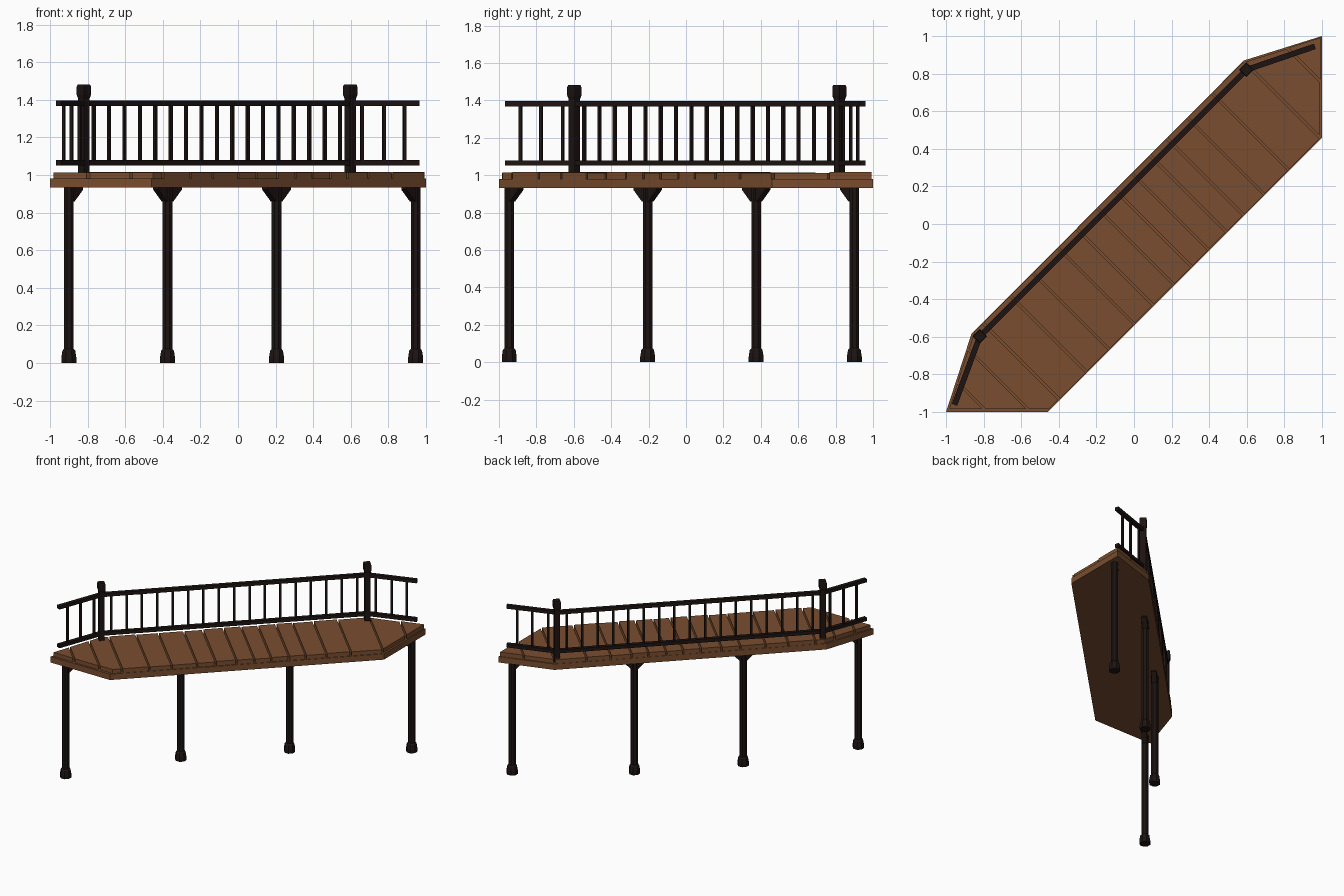
import bpy, bmesh, random
from math import pi, cos, sin, atan2, sqrt
from mathutils import Vector, Matrix

if "Cube" in bpy.data.objects:
    bpy.data.objects.remove(bpy.data.objects["Cube"])

random.seed(4)

def material(name, rgb):
    m = bpy.data.materials.new(name)
    m.diffuse_color = (*rgb, 1)
    m.use_nodes = True
    m.node_tree.nodes["Principled BSDF"].inputs["Base Color"].default_value = m.diffuse_color
    return m

WOOD = material("brown_wood", (0.19, 0.075, 0.028))
DARK = material("dark_wood", (0.012, 0.007, 0.006))

def finish(bm, name, mat):
    bmesh.ops.recalc_face_normals(bm, faces=bm.faces[:])
    me = bpy.data.meshes.new(name)
    bm.to_mesh(me)
    bm.free()
    me.materials.append(mat)
    ob = bpy.data.objects.new(name, me)
    bpy.context.collection.objects.link(ob)
    return ob

def prism(bm, pts, offset):
    """Closed prism from a 3D outline pushed along an offset."""
    f = bm.faces.new([bm.verts.new(p) for p in pts])
    r = bmesh.ops.extrude_face_region(bm, geom=[f], use_keep_orig=True)
    bmesh.ops.translate(bm, vec=offset, verts=[g for g in r["geom"] if isinstance(g, bmesh.types.BMVert)])

def loft(bm, x, y, profile, sides, turn):
    """Stack of polygon rings from (radius, z) pairs."""
    rings = [[bm.verts.new((x + r * cos(turn + 2 * pi * i / sides),
                            y + r * sin(turn + 2 * pi * i / sides), z))
              for i in range(sides)] for r, z in profile]
    for a, b in zip(rings, rings[1:]):
        for i in range(sides):
            j = (i + 1) % sides
            bm.faces.new((a[i], a[j], b[j], b[i]))
    bm.faces.new(rings[0][::-1])
    bm.faces.new(rings[-1])

def bar(bm, a, b, z, width, height):
    """Horizontal box running from a to b."""
    a, b = Vector(a), Vector(b)
    d = b - a
    mid = (a + b) / 2
    bmesh.ops.create_cube(bm, size=1, matrix=Matrix.Translation((mid.x, mid.y, z))
                          @ Matrix.Rotation(atan2(d.y, d.x), 4, 'Z')
                          @ Matrix.Diagonal((d.length, width, height, 1)))

# Deck slab
outline = [(-1, -1), (-0.46, -1), (1, 0.46), (1, 1), (0.585, 0.87), (-0.865, -0.585)]
bm = bmesh.new()
prism(bm, [(x, y, 0.932) for x, y in outline], (0, 0, 0.048))
finish(bm, "deck_slab", WOOD)

# Planks: the inset outline cut across the diagonal at uneven seams
seams = [-2.1, -1.78, -1.55, -1.33, -1.04, -0.80, -0.53, -0.33, -0.11, 0.08,
         0.26, 0.45, 0.63, 0.85, 1.11, 1.45, 1.75, 2.1]
n = Vector((1, 1, 0)).normalized()
gap = 0.006
for lo, hi in zip(seams, seams[1:]):
    bm = bmesh.new()
    k = random.uniform(0.98, 0.992)
    prism(bm, [(x * k, y * k, 0.978) for x, y in outline], (0, 0, 0.034 + random.uniform(0, 0.005)))
    for s, sign in ((lo, -1), (hi, 1)):
        bmesh.ops.bisect_plane(bm, geom=bm.verts[:] + bm.edges[:] + bm.faces[:],
                               plane_co=n * (s / sqrt(2) - sign * gap),
                               plane_no=n * sign, clear_outer=True)
        bmesh.ops.holes_fill(bm, edges=[e for e in bm.edges if e.is_boundary])
    finish(bm, "deck_plank", WOOD)

# Legs with flared feet and diagonal brackets (inward only at the ends)
legs = [(-0.90, -0.945, (1,)), (-0.375, -0.205, (1, -1)),
        (0.205, 0.375, (1, -1)), (0.945, 0.90, (-1,))]
side = Vector((-n.y, n.x, 0))
for x, y, dirs in legs:
    bm = bmesh.new()
    loft(bm, x, y, [(0.043, 0), (0.043, 0.03), (0.037, 0.065), (0.028, 0.075), (0.028, 0.935)], 8, pi / 8)
    for s in dirs:
        c = Vector((x, y, 0)) - side * 0.02
        prism(bm, [c + Vector((0, 0, 0.935)), c + n * s * 0.088 + Vector((0, 0, 0.935)),
                   c + n * s * 0.088 + Vector((0, 0, 0.922)),
                   c + n * s * 0.025 + Vector((0, 0, 0.86)), c + Vector((0, 0, 0.86))], side * 0.04)
    finish(bm, "leg", DARK)

# Railing posts with caps
path = [Vector(p) for p in ((-0.955, -0.962), (-0.82, -0.597), (0.597, 0.82), (0.962, 0.945))]
for p in path[1:3]:
    bm = bmesh.new()
    loft(bm, p.x, p.y, [(0.03, 0.98), (0.03, 1.415)], 4, 0)
    loft(bm, p.x, p.y, [(0.03, 1.405), (0.038, 1.425), (0.038, 1.47), (0.033, 1.482)], 4, 0)
    finish(bm, "railing_post", DARK)

# Rails and balusters
spans = list(zip(path, path[1:]))
for z, name in ((1.065, "lower_rail"), (1.382, "upper_rail")):
    bm = bmesh.new()
    for a, b in spans:
        bar(bm, a, b, z, 0.03, 0.028)
    finish(bm, name, DARK)

fractions = [(0.21, 0.51, 0.83), [0.037 + i * 0.0578 for i in range(17)], (0.17, 0.49, 0.79)]
bm = bmesh.new()
for (a, b), ts in zip(spans, fractions):
    d = (b - a).normalized() * 0.008
    for t in ts:
        c = a.lerp(b, t)
        bar(bm, c - d, c + d, 1.2235, 0.016, 0.31)
finish(bm, "balusters", DARK)
